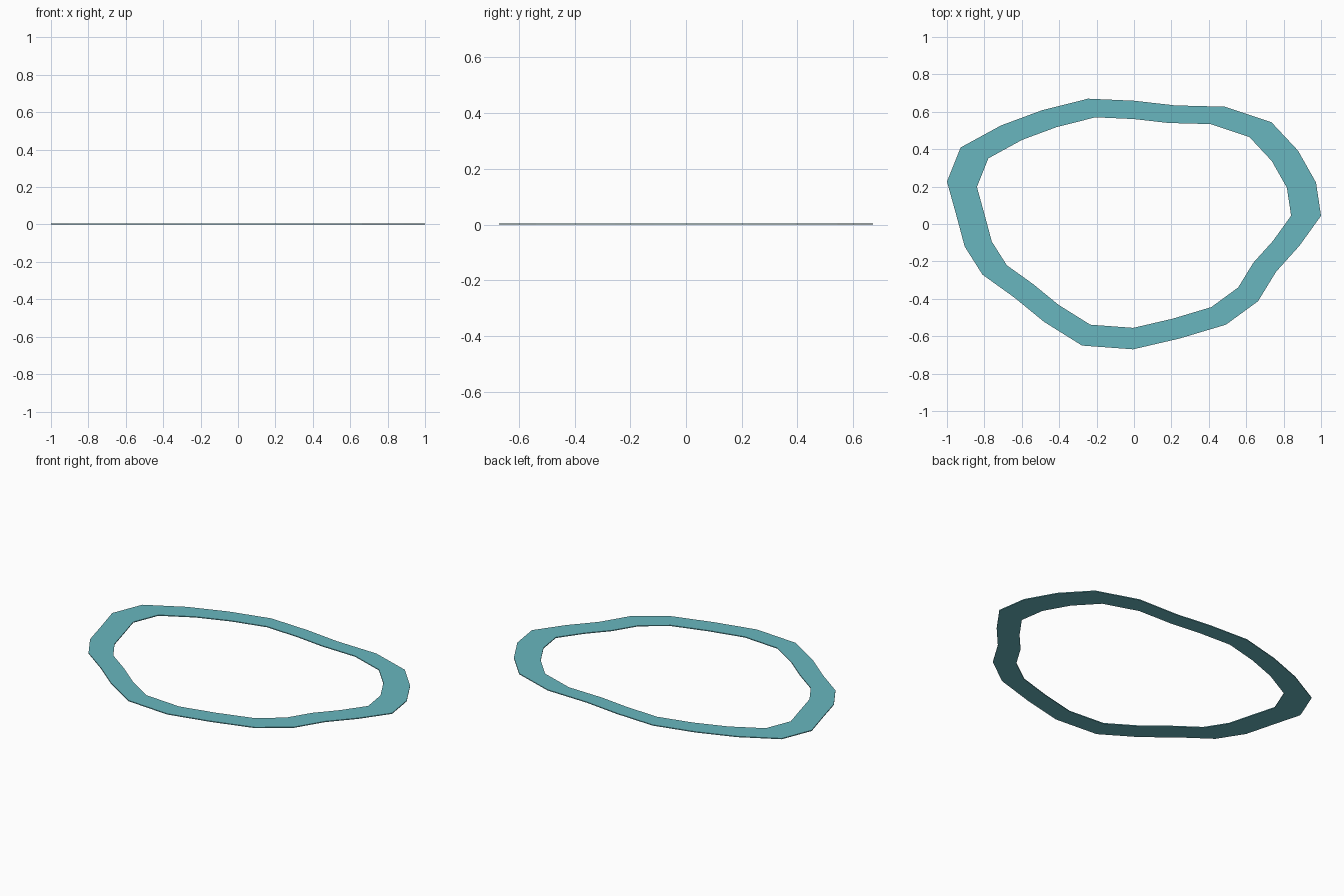
import bpy, bmesh

if "Cube" in bpy.data.objects:
    bpy.data.objects.remove(bpy.data.objects["Cube"])

THICK = 0.005
INNER_SCALE = 0.84
CENTRE_Y = 0.047

# Outer outline of the flat irregular ring, clockwise from the back
outline = [
    (-.246, .67), (0, .659), (.22, .634), (.487, .627), (.735, .544), (.877, .392),
    (.973, .222), (1, .044), (.885, -.116), (.76, -.255), (.663, -.413), (.492, -.538),
    (.245, -.612), (-.005, -.67), (-.278, -.65), (-.481, -.523), (-.64, -.393),
    (-.81, -.271), (-.905, -.121), (-.952, .054), (-1, .227), (-.927, .409),
    (-.711, .527), (-.492, .608)]


def inset(p):
    return p[0] * INNER_SCALE, CENTRE_Y + (p[1] - CENTRE_Y) * INNER_SCALE


# Four vertex loops: outer/inner, bottom/top, joined into a closed band
bm = bmesh.new()
inner = [inset(p) for p in outline]
loops = [[bm.verts.new((x, y, z)) for x, y in pts]
         for pts, z in ((outline, 0), (outline, THICK), (inner, THICK), (inner, 0))]
n = len(outline)
for k in range(4):
    a, b = loops[k], loops[(k + 1) % 4]
    for i in range(n):
        j = (i + 1) % n
        bm.faces.new((a[i], a[j], b[j], b[i]))
bmesh.ops.recalc_face_normals(bm, faces=bm.faces)

mesh = bpy.data.meshes.new("flat_ring")
bm.to_mesh(mesh)
bm.free()
ring = bpy.data.objects.new("flat_ring", mesh)
bpy.context.collection.objects.link(ring)

# Teal colour
teal = bpy.data.materials.new("teal")
teal.diffuse_color = (0.14, 0.47, 0.52, 1)
teal.use_nodes = True
teal.node_tree.nodes["Principled BSDF"].inputs["Base Color"].default_value = teal.diffuse_color
mesh.materials.append(teal)
